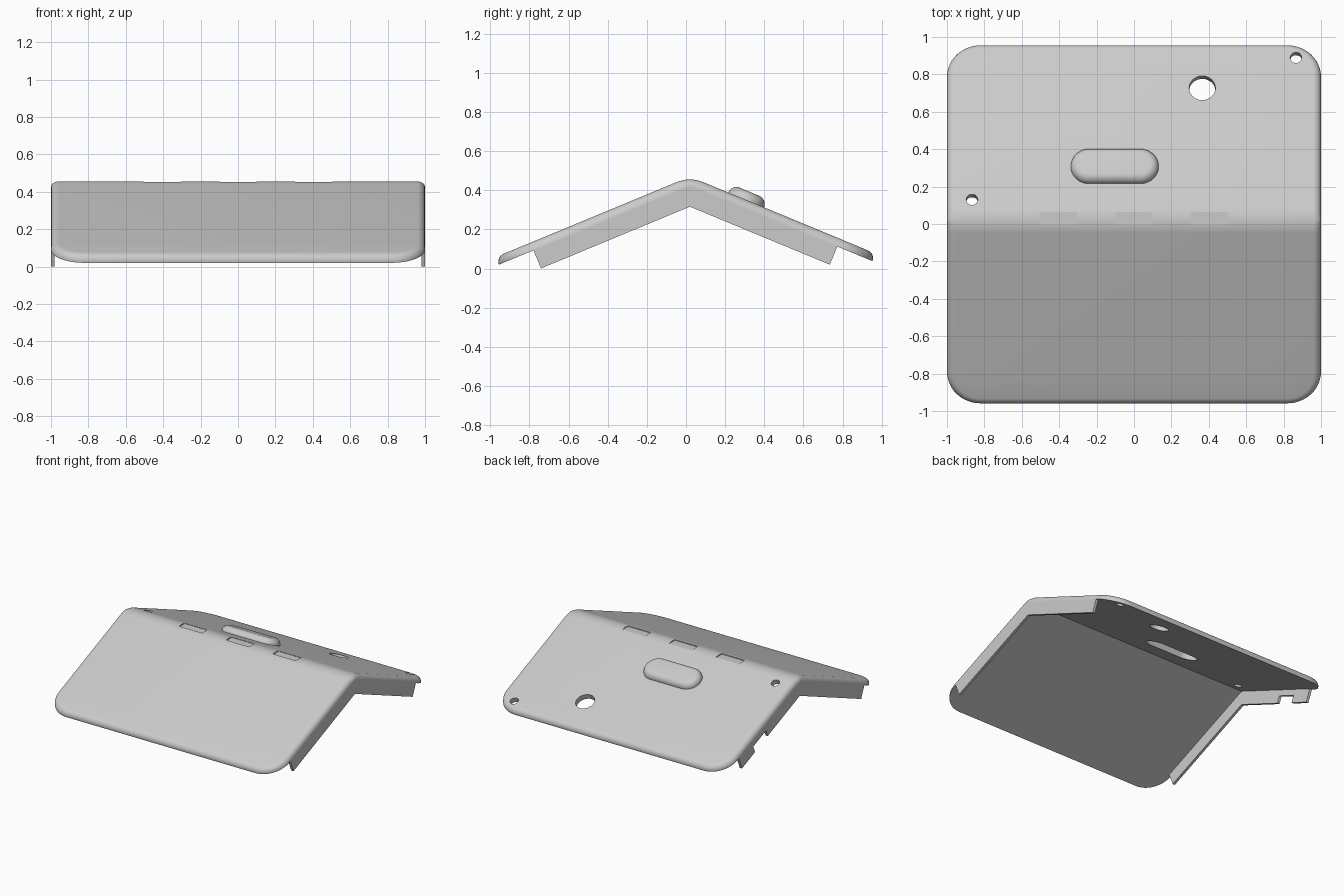
import bpy, bmesh, math
from mathutils import Matrix

cube = bpy.data.objects.get("Cube")
if cube:
    bpy.data.objects.remove(cube)

TILT = math.radians(22.5)
SIN, COS, SLOPE = math.sin(TILT), math.cos(TILT), math.tan(TILT)
RIDGE_Y, RIDGE_Z = 0.02, 0.424     # underside fold line
THICK = 0.042
ROUND = 0.07                       # half width of the rounded ridge
BLEND = 0.058
FLANGE_DEPTH = 0.1

grey = bpy.data.materials.new("light_grey")
grey.use_nodes = True
grey.diffuse_color = (0.6, 0.6, 0.6, 1)
shader = next(n for n in grey.node_tree.nodes if n.type == "BSDF_PRINCIPLED")
shader.inputs["Base Color"].default_value = grey.diffuse_color


def fold(x, p, h):
    """Place a point of the flat sheet (x, distance from fold, height) on the folded one."""
    y = p * COS + h * SIN * max(-1, min(1, p / BLEND))
    soft = abs(y)
    if soft < ROUND:
        soft = ROUND / 2 + y * y / (2 * ROUND)
    k = max(0, min(1, h / THICK))
    z = RIDGE_Z + h / COS - SLOPE * ((1 - k) * abs(y) + k * soft)
    return x, y + RIDGE_Y, z


def make_object(name, bm):
    bmesh.ops.remove_doubles(bm, verts=bm.verts, dist=1e-5)
    bmesh.ops.recalc_face_normals(bm, faces=bm.faces)
    mesh = bpy.data.meshes.new(name)
    bm.to_mesh(mesh)
    bm.free()
    mesh.materials.append(grey)
    obj = bpy.data.objects.new(name, mesh)
    bpy.context.collection.objects.link(obj)
    return obj


def pad(name, xc, half, p0, p1, corner, levels, middle=(), n=12):
    """Rounded rectangle lofted through (inset, height) levels, then folded."""
    bm = bmesh.new()
    rows = []
    for inset, h in levels:
        r, w = corner - inset, half - inset
        arc = [(w - r + r * math.sin(a), r - r * math.cos(a))
               for a in (math.pi / 2 * i / n for i in range(n + 1))]
        side = [(x, p0 + inset + d) for x, d in arc]
        side += [(w, p) for p in middle]
        side += [(x, p1 - inset - d) for x, d in reversed(arc)]
        rows.append([[bm.verts.new(fold(xc + s * x, p, h)) for x, p in side]
                     for s in (1, -1)])
    # top and bottom skins
    for right, left in (rows[0], rows[-1]):
        for i in range(len(right) - 1):
            bm.faces.new((right[i], right[i + 1], left[i + 1], left[i]))
    # rim
    for low, high in zip(rows, rows[1:]):
        a, b = low[0] + low[1][::-1], high[0] + high[1][::-1]
        for i in range(len(a)):
            j = (i + 1) % len(a)
            bm.faces.new((a[i], a[j], b[j], b[i]))
    return make_object(name, bm)


def fillet(base, radius, n=7):
    return [(radius * (1 - math.cos(a)), base + radius * math.sin(a))
            for a in (math.pi / 2 * i / n for i in range(n + 1))]


def box(name, x0, x1, y0, y1, z0, z1):
    bm = bmesh.new()
    size = Matrix.Diagonal((x1 - x0, y1 - y0, z1 - z0, 1))
    middle = Matrix.Translation(((x0 + x1) / 2, (y0 + y1) / 2, (z0 + z1) / 2))
    bmesh.ops.create_cube(bm, size=1, matrix=middle @ size)
    return make_object(name, bm)


def flange(name, x0, x1, notch=()):
    """Side wall hanging under the folded sheet, with an optional notch."""
    outline = [(-0.865, 0), (-0.865, -FLANGE_DEPTH), (0, -FLANGE_DEPTH), *notch,
               (0.815, -FLANGE_DEPTH), (0.815, 0), (0, 0)]
    bm = bmesh.new()
    ends = [[bm.verts.new(fold(x, p, h)) for p, h in outline] for x in (x0, x1)]
    for end in ends:
        bm.faces.new(end)
    a, b = ends
    for i in range(len(a)):
        j = (i + 1) % len(a)
        bm.faces.new((a[i], a[j], b[j], b[i]))
    return make_object(name, bm)


def cut(obj, cutters):
    bpy.context.view_layer.objects.active = obj
    for cutter in cutters:
        mod = obj.modifiers.new("cut", "BOOLEAN")
        mod.operation, mod.solver, mod.object = "DIFFERENCE", "EXACT", cutter
        bpy.ops.object.modifier_apply(modifier=mod.name)


# Folded cover sheet with a rounded ridge and rim
ridge_rows = [BLEND * i / 8 for i in range(-8, 9)]
cover = pad("cover", 0, 1, -1.056, 1.009, 0.18, fillet(0, THICK), ridge_rows)

# Raised pill on the back panel
bump = pad("raised_pill", -0.103, 0.235, 0.194, 0.392, 0.099, fillet(THICK, 0.045))

# Side flanges, one with a notch toward the back
top = -FLANGE_DEPTH + 0.055
flanges = [
    flange("left_flange", 0.98, 1),
    flange("right_flange", -1, -0.98,
           ((0.47, -FLANGE_DEPTH), (0.47, top), (0.64, top), (0.64, -FLANGE_DEPTH))),
]

# Hollow of the pill, round holes and ridge recesses
hollow = pad("pill_hollow", -0.103, 0.215, 0.214, 0.372, 0.079, [(0, -0.05), (0, 0.07)])
holes = [pad("hole_cutter", x, r, p - r, p + r, r, [(0, -0.05), (0, 0.1)])
         for x, p, r in ((0.365, 0.748, 0.07), (0.866, 0.924, 0.031), (-0.866, 0.102, 0.031))]
recesses = [box("recess_cutter", x - 0.1, x + 0.1, -0.005, 0.064, 0.447, 0.6)
            for x in (-0.406, 0, 0.406)]
cut(cover, [hollow] + holes + recesses)
cut(bump, [hollow])
for cutter in [hollow] + holes + recesses:
    bpy.data.objects.remove(cutter)

# Smooth rounded surfaces, crisp edges
bpy.ops.object.select_all(action="DESELECT")
for obj in [cover, bump] + flanges:
    obj.select_set(True)
bpy.context.view_layer.objects.active = cover
bpy.ops.object.shade_smooth_by_angle(angle=math.radians(30))
